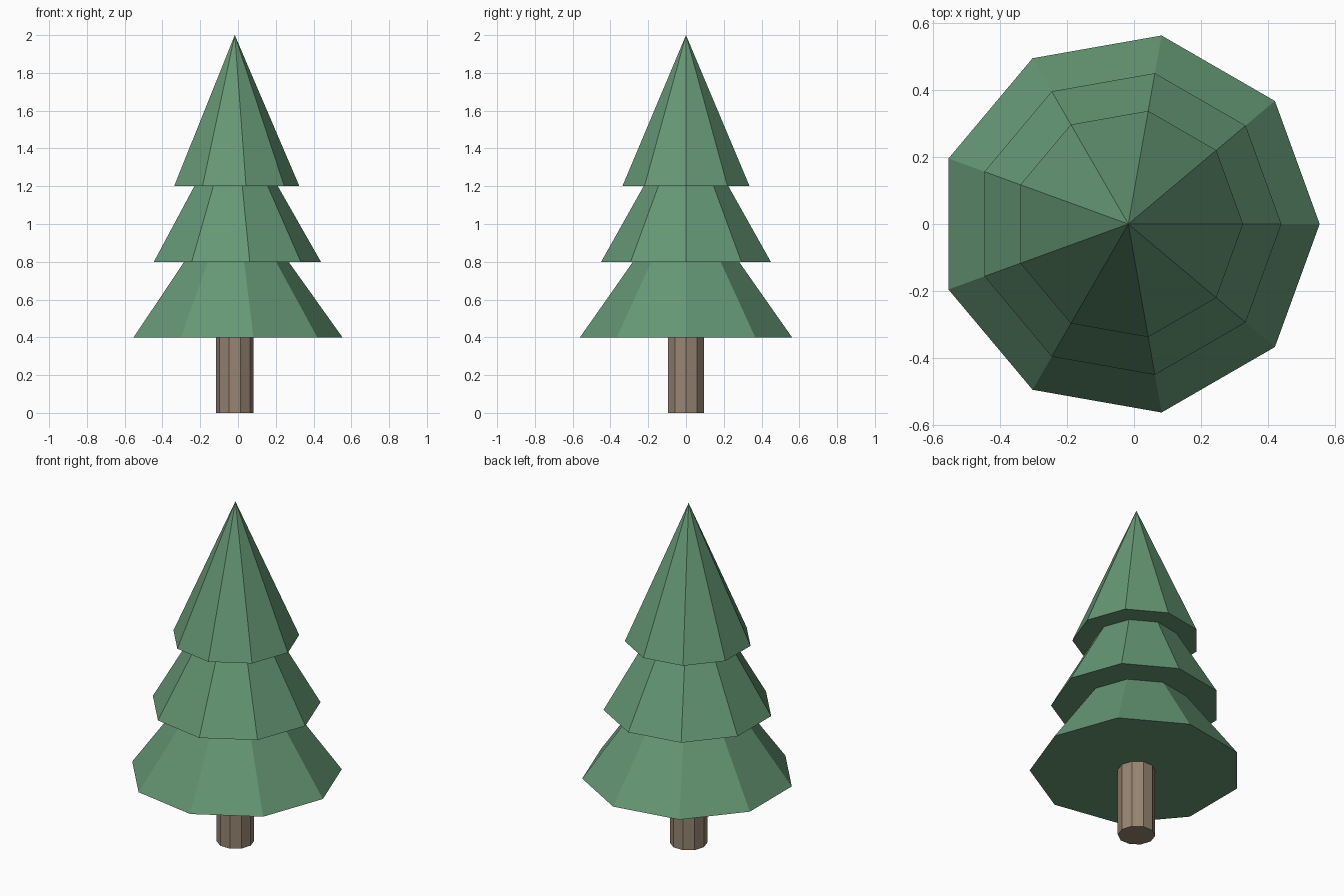
import bpy
import bmesh
from math import cos, sin, tau

AXIS_X = -0.017

default_cube = bpy.data.objects.get("Cube")
if default_cube:
    bpy.data.objects.remove(default_cube, do_unlink=True)


def make_material(name, rgb):
    mat = bpy.data.materials.new(name)
    mat.use_nodes = True
    color = (*rgb, 1.0)
    mat.diffuse_color = color
    mat.node_tree.nodes["Principled BSDF"].inputs["Base Color"].default_value = color
    return mat


def add_object(name, bm, mat):
    bmesh.ops.recalc_face_normals(bm, faces=bm.faces)
    mesh = bpy.data.meshes.new(name)
    bm.to_mesh(mesh)
    bm.free()
    mesh.materials.append(mat)
    obj = bpy.data.objects.new(name, mesh)
    obj.location.x = AXIS_X
    bpy.context.collection.objects.link(obj)
    return obj


def ring(bm, sides, radius, z):
    angles = [tau * i / sides for i in range(sides)]
    return [bm.verts.new((radius * cos(a), radius * sin(a), z)) for a in angles]


def cone(name, sides, radius, base, tip, mat):
    bm = bmesh.new()
    rim = ring(bm, sides, radius, base)
    apex = bm.verts.new((0, 0, tip))
    bm.faces.new(rim)
    for i in range(sides):
        bm.faces.new((rim[i - 1], rim[i], apex))
    return add_object(name, bm, mat)


def prism(name, sides, radius, base, top, mat):
    bm = bmesh.new()
    low, high = ring(bm, sides, radius, base), ring(bm, sides, radius, top)
    bm.faces.new(low)
    bm.faces.new(high)
    for i in range(sides):
        bm.faces.new((low[i - 1], low[i], high[i], high[i - 1]))
    return add_object(name, bm, mat)


needles = make_material("needle green", (0.13, 0.31, 0.175))
bark = make_material("bark brown", (0.31, 0.235, 0.17))

# Trunk
prism("trunk", 10, 0.1, 0.0, 0.45, bark)

# Three stacked foliage cones of equal height
for name, radius, base in (
    ("lower_foliage", 0.57, 0.4),
    ("middle_foliage", 0.456, 0.8),
    ("upper_foliage", 0.342, 1.2),
):
    cone(name, 9, radius, base, base + 0.8, needles)
